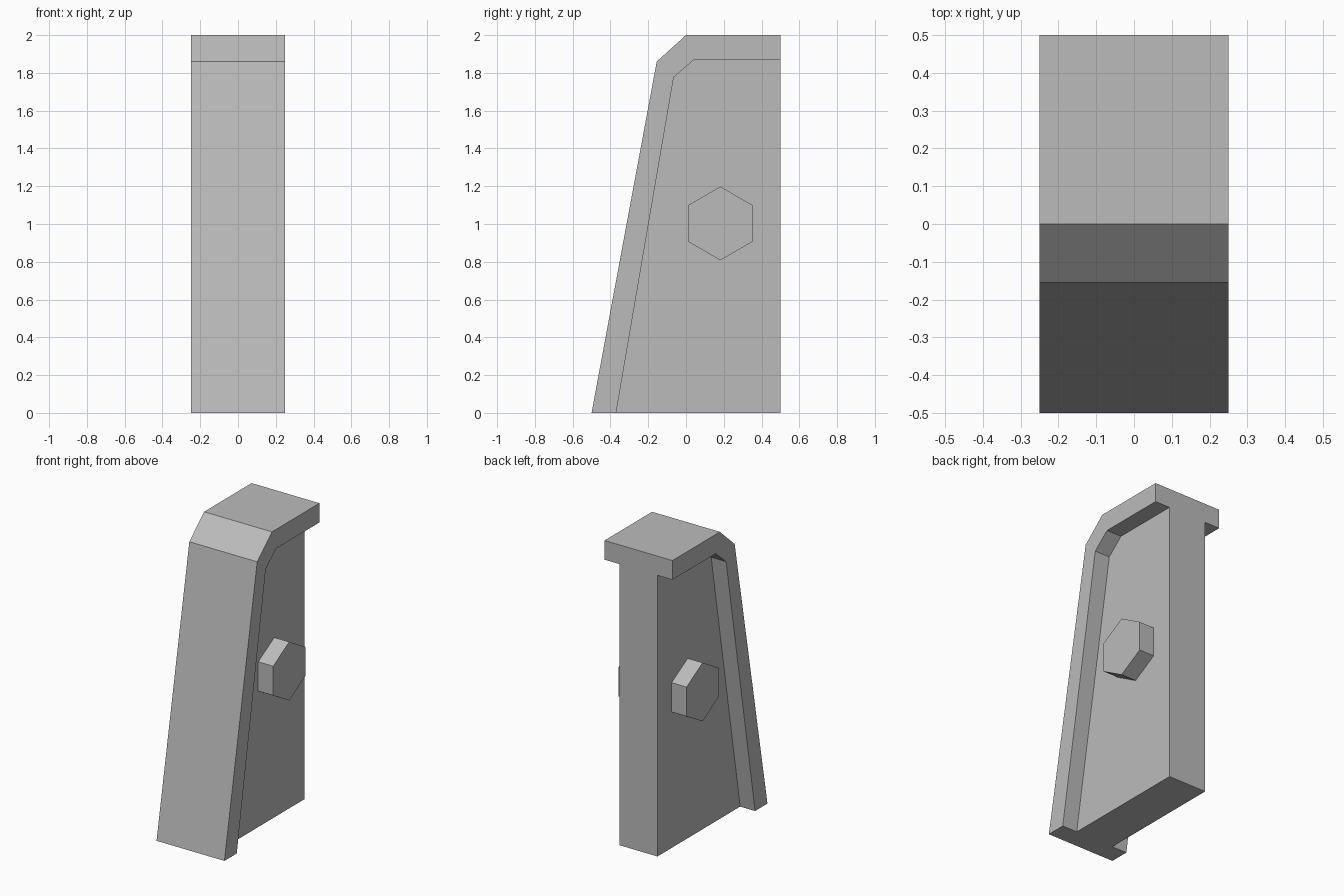
import bpy, bmesh, math

if "Cube" in bpy.data.objects:
    bpy.data.objects.remove(bpy.data.objects["Cube"], do_unlink=True)

# One plain mid grey
GREY = (0.5, 0.5, 0.5, 1)
grey = bpy.data.materials.new("plain_grey")
grey.use_nodes = True
grey.diffuse_color = GREY
grey.node_tree.nodes["Principled BSDF"].inputs["Base Color"].default_value = GREY

HALF_WIDTH = 0.25
HALF_WEB = 0.14


def prism(name, profile, x0, x1):
    """Extrude a (y, z) profile along x from x0 to x1."""
    bm = bmesh.new()
    face = bm.faces.new([bm.verts.new((x0, y, z)) for y, z in profile])
    ext = bmesh.ops.extrude_face_region(bm, geom=[face])
    moved = [v for v in ext["geom"] if isinstance(v, bmesh.types.BMVert)]
    bmesh.ops.translate(bm, verts=moved, vec=(x1 - x0, 0, 0))
    bmesh.ops.recalc_face_normals(bm, faces=bm.faces)
    mesh = bpy.data.meshes.new(name)
    bm.to_mesh(mesh)
    bm.free()
    mesh.materials.append(grey)
    obj = bpy.data.objects.new(name, mesh)
    bpy.context.collection.objects.link(obj)
    return obj


# Full bracket silhouette, and the recess that leaves a flange in front and on top
outline = [(-0.5, 0), (0.5, 0), (0.5, 2), (0, 2), (-0.155, 1.86)]
recess = [(-0.387, -0.1), (0.6, -0.1), (0.6, 1.872), (0.045, 1.872), (-0.065, 1.777)]
bracket = prism("bracket_body", outline, -HALF_WIDTH, HALF_WIDTH)

# Hexagonal bolt head profile, point up
hexagon = [(0.182 + 0.195 * math.sin(i * math.pi / 3),
            1.003 + 0.195 * math.cos(i * math.pi / 3)) for i in range(6)]

for side, label in ((1, "left"), (-1, "right")):
    # Recess cut on each side of the central web
    cutter = prism(label + "_recess_cutter", recess, side * HALF_WEB, side * 0.4)
    cutter.hide_render = True
    mod = bracket.modifiers.new(label + "_recess", "BOOLEAN")
    mod.operation = "DIFFERENCE"
    mod.solver = "EXACT"
    mod.object = cutter
    bpy.context.view_layer.objects.active = bracket
    bpy.ops.object.modifier_apply(modifier=mod.name)
    bpy.data.objects.remove(cutter, do_unlink=True)

    # Bolt head sitting on the web
    prism(label + "_bolt_head", hexagon, side * (HALF_WEB - 0.02), side * HALF_WIDTH)
